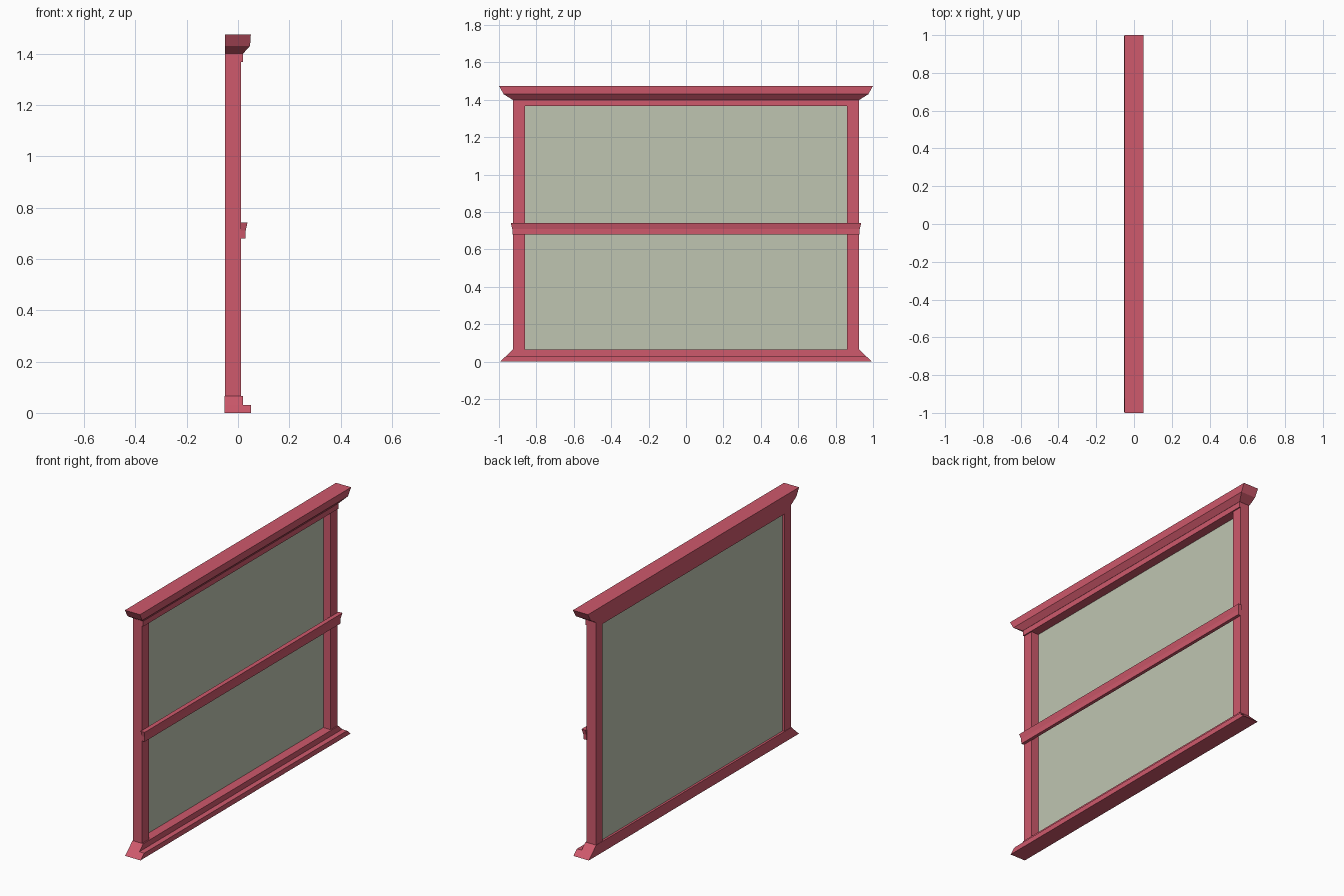
import bpy, bmesh

if "Cube" in bpy.data.objects:
    bpy.data.objects.remove(bpy.data.objects["Cube"])


def material(name, color):
    m = bpy.data.materials.new(name)
    m.diffuse_color = color
    m.use_nodes = True
    m.node_tree.nodes["Principled BSDF"].inputs["Base Color"].default_value = m.diffuse_color
    return m


RED = material("painted_red", (0.62, 0.10, 0.15, 1))
GLASS = material("pale_green_glass", (0.52, 0.56, 0.44, 1))


def layered(name, layers, y=0.0, mat=RED):
    """Stack of rectangles (z, back x, front x, half length in y), skinned and capped."""
    bm = bmesh.new()
    rings = [[bm.verts.new(p) for p in ((x0, y - h, z), (x1, y - h, z), (x1, y + h, z), (x0, y + h, z))]
             for z, x0, x1, h in layers]
    for a, b in zip(rings, rings[1:]):
        for i in range(4):
            j = (i + 1) % 4
            bm.faces.new((a[i], a[j], b[j], b[i]))
    bm.faces.new(rings[0][::-1])
    bm.faces.new(rings[-1])
    # merge coincident step corners and drop collapsed faces
    bmesh.ops.remove_doubles(bm, verts=bm.verts, dist=1e-5)
    bmesh.ops.recalc_face_normals(bm, faces=bm.faces)
    me = bpy.data.meshes.new(name)
    bm.to_mesh(me)
    bm.free()
    me.materials.append(mat)
    ob = bpy.data.objects.new(name, me)
    bpy.context.collection.objects.link(ob)
    return ob


# Stepped sill with splayed ends
layered("sill", [(0, -0.052, 0.05, 0.995), (0.03, -0.052, 0.05, 0.962),
                 (0.031, -0.052, 0.019, 0.961), (0.065, -0.052, 0.019, 0.925)])

# Side posts
for name, s in (("left_post", -1), ("right_post", 1)):
    layered(name, [(0.065, -0.05, 0.012, 0.0325), (1.40, -0.05, 0.012, 0.0325)], y=s * 0.8925)

# Header strip and flared cornice
layered("header_strip", [(1.367, -0.05, 0.019, 0.925), (1.40, -0.05, 0.019, 0.925)])
layered("cornice", [(1.40, -0.05, 0.02, 0.927), (1.43, -0.05, 0.047, 0.975),
                    (1.475, -0.05, 0.05, 1.0)])

# Middle rail on the outer face, flared at the top
layered("middle_rail", [(0.68, 0.01, 0.03, 0.927), (0.71, 0.01, 0.03, 0.929),
                        (0.742, 0.01, 0.037, 0.937)])

# Glass pane near the back of the frame
layered("glass_pane", [(0.06, -0.039, -0.036, 0.865), (1.372, -0.039, -0.036, 0.865)], mat=GLASS)
